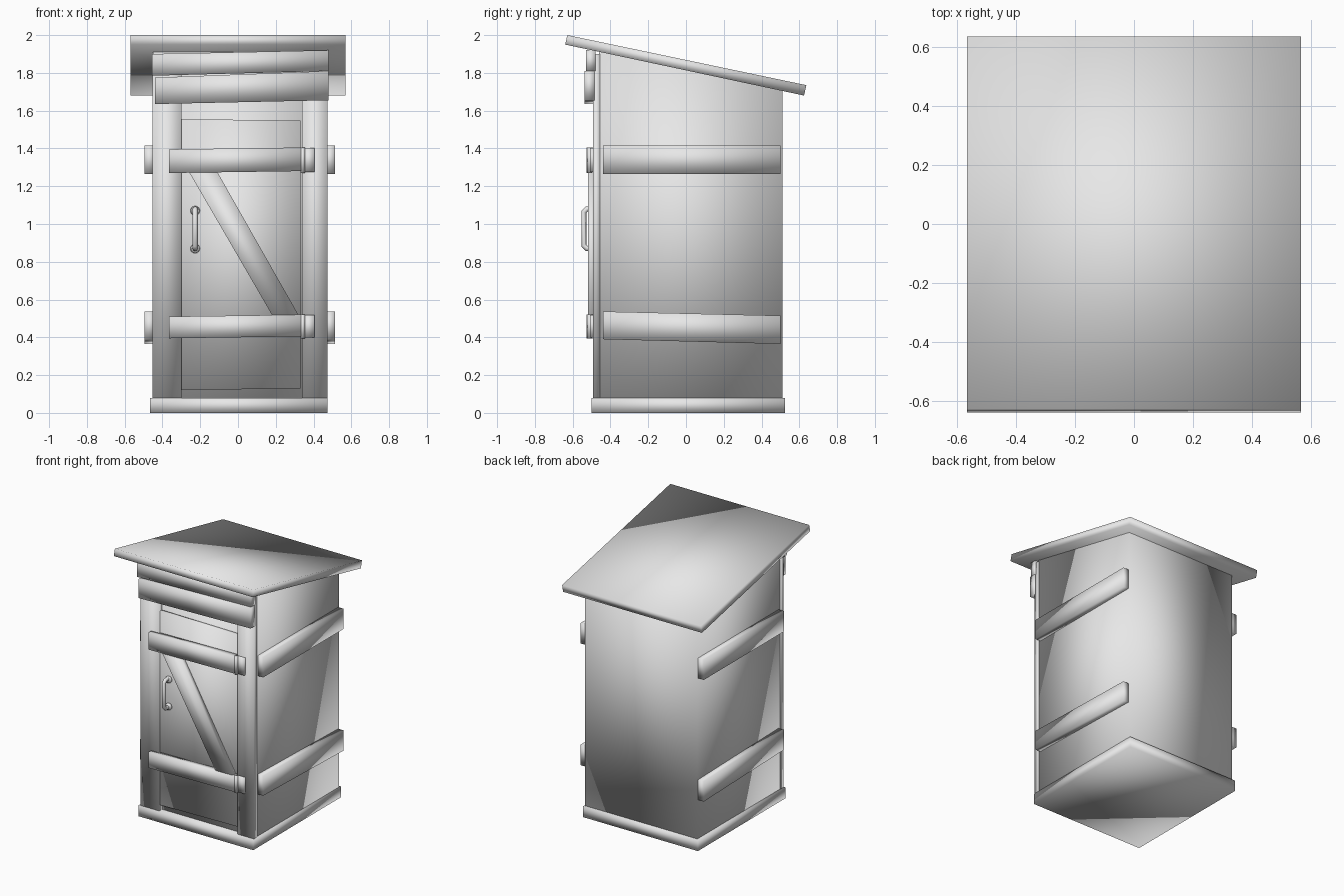
import bpy, bmesh, math
from mathutils import Vector

if "Cube" in bpy.data.objects:
    bpy.data.objects.remove(bpy.data.objects["Cube"])

grey = bpy.data.materials.new("plain grey")
grey.diffuse_color = (0.8, 0.8, 0.8, 1)
grey.use_nodes = True
grey.node_tree.nodes["Principled BSDF"].inputs["Base Color"].default_value = grey.diffuse_color


def finish(name, bm):
    bmesh.ops.recalc_face_normals(bm, faces=bm.faces)
    me = bpy.data.meshes.new(name)
    bm.to_mesh(me)
    bm.free()
    me.materials.append(grey)
    for p in me.polygons:
        p.use_smooth = True
    ob = bpy.data.objects.new(name, me)
    bpy.context.collection.objects.link(ob)
    return ob


def prism(name, outline, axis, lo, hi):
    """Extrude a 2D outline along x (outline is y,z) or y (outline is x,z)."""
    bm = bmesh.new()
    ends = []
    for d in (lo, hi):
        ends.append([bm.verts.new((d, a, b) if axis == 'x' else (a, d, b)) for a, b in outline])
    bm.faces.new(ends[0])
    bm.faces.new(ends[1])
    n = len(outline)
    for i in range(n):
        j = (i + 1) % n
        bm.faces.new((ends[0][i], ends[0][j], ends[1][j], ends[1][i]))
    return finish(name, bm)


def front_board(name, x0, x1, zl, zr, y0, y1):
    """Board on the front; zl and zr are (bottom, top) at its left and right ends."""
    return prism(name, [(x0, zl[0]), (x1, zr[0]), (x1, zr[1]), (x0, zl[1])], 'y', y0, y1)


# Floor slab, cabin and sloping roof
front_board("floor_slab", -0.465, 0.475, (0, 0.08), (0, 0.08), -0.50, 0.525)
prism("cabin_walls", [(-0.46, 0.07), (0.51, 0.07), (0.51, 1.72), (-0.46, 1.925)], 'x', -0.45, 0.47)
prism("roof", [(-0.64, 1.95), (0.625, 1.68), (0.637, 1.735), (-0.628, 2.0)], 'x', -0.568, 0.568)

# Front posts and door
front_board("left_post", -0.453, -0.30, (0.08, 1.90), (0.08, 1.90), -0.493, -0.455)
front_board("right_post", 0.34, 0.475, (0.08, 1.90), (0.08, 1.90), -0.493, -0.455)
front_board("door", -0.31, 0.33, (0.12, 1.555), (0.13, 1.548), -0.483, -0.455)

# Two crooked boards above the door
front_board("top_fascia", -0.455, 0.478, (1.785, 1.90), (1.81, 1.92), -0.53, -0.48)
front_board("lower_fascia", -0.44, 0.48, (1.635, 1.775), (1.655, 1.81), -0.537, -0.485)

# Door braces with their hinges
for label, lo, hi in (("upper", 1.27, 1.405), ("lower", 0.395, 0.52)):
    front_board(label + "_door_brace", -0.365, 0.333, (lo, hi - 0.01), (lo + 0.01, hi), -0.527, -0.48)
    front_board(label + "_hinge_plate", 0.345, 0.405, (lo + 0.005, hi - 0.003), (lo + 0.005, hi - 0.003), -0.507, -0.485)
    bm = bmesh.new()
    bmesh.ops.create_cone(bm, cap_ends=True, segments=10, radius1=0.013, radius2=0.013, depth=hi - lo)
    bmesh.ops.translate(bm, verts=bm.verts, vec=(0.342, -0.51, (lo + hi) / 2))
    finish(label + "_hinge_pin", bm)
prism("diagonal_brace", [(-0.265, 1.285), (0.185, 0.51), (0.325, 0.51), (-0.115, 1.285)], 'y', -0.52, -0.478)

# Side battens
for label, a, b in (("right", 0.46, 0.514), ("left", -0.496, -0.44)):
    prism(label + "_upper_batten", [(-0.44, 1.265), (0.50, 1.265), (0.50, 1.415), (-0.44, 1.415)], 'x', a, b)
    prism(label + "_lower_batten", [(-0.44, 0.39), (0.50, 0.365), (0.50, 0.515), (-0.44, 0.537)], 'x', a, b)

# Door handle: bent tube with two round mounts
curve = bpy.data.curves.new("handle_path", 'CURVE')
curve.dimensions = '3D'
curve.bevel_depth = 0.014
curve.bevel_resolution = 2
path = [(-0.475, 0.87), (-0.525, 0.87), (-0.541, 0.886), (-0.541, 1.064), (-0.525, 1.08), (-0.475, 1.08)]
spline = curve.splines.new('POLY')
spline.points.add(len(path) - 1)
for p, (y, z) in zip(spline.points, path):
    p.co = (-0.227, y, z, 1)
tmp = bpy.data.objects.new("handle_path", curve)
bpy.context.collection.objects.link(tmp)
bm = bmesh.new()
me = tmp.to_mesh()
bm.from_mesh(me)
tmp.to_mesh_clear()
bpy.data.objects.remove(tmp)
finish("door_handle", bm)
for label, z in (("upper", 1.07), ("lower", 0.87)):
    bm = bmesh.new()
    bmesh.ops.create_cone(bm, cap_ends=True, segments=14, radius1=0.026, radius2=0.022, depth=0.02)
    for v in bm.verts:
        v.co = Vector((-0.227 + v.co.x, -0.49 - v.co.z, z + v.co.y))
    finish(label + "_handle_mount", bm)
